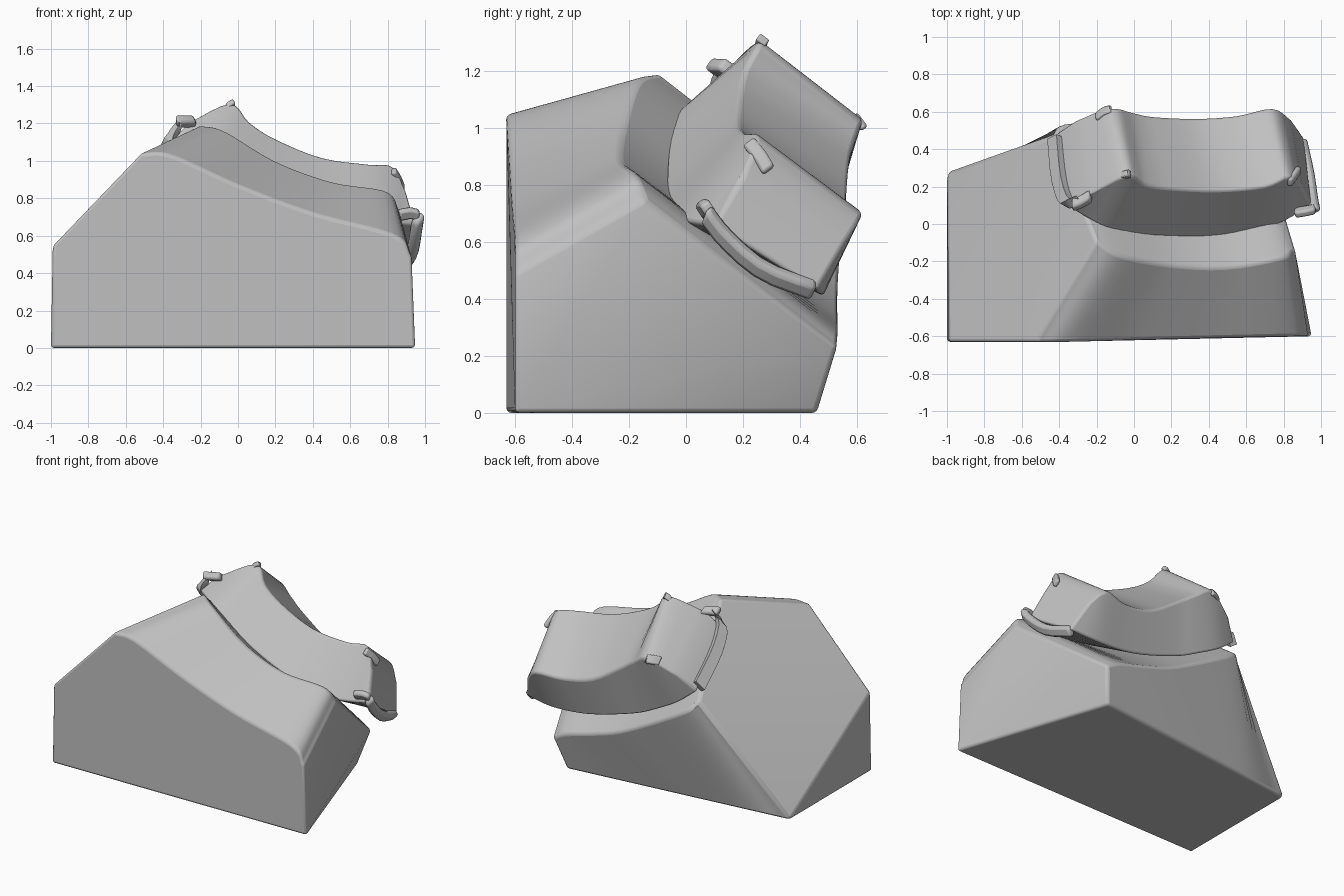
import bpy, bmesh, math
from mathutils import Vector

cube = bpy.data.objects.get("Cube")
if cube:
    bpy.data.objects.remove(cube)

grey = bpy.data.materials.new("plain_grey")
grey.use_nodes = True
grey.diffuse_color = (0.53, 0.53, 0.53, 1)
grey.node_tree.nodes["Principled BSDF"].inputs["Base Color"].default_value = (0.53, 0.53, 0.53, 1)


def rail(points, n=28):
    """Smooth curve through the points, sampled evenly."""
    p = [Vector(q) for q in points]
    p = [2 * p[0] - p[1]] + p + [2 * p[-1] - p[-2]]
    spans = len(p) - 3
    out = []
    for i in range(n + 1):
        s = i / n * spans
        k = min(int(s), spans - 1)
        t = s - k
        a, b, c, d = p[k:k + 4]
        out.append(0.5 * (2 * b + (c - a) * t + (2 * a - 5 * b + 4 * c - d) * t ** 2
                          + (3 * b - a - 3 * c + d) * t ** 3))
    return out


def finish(name, bm, bevel, segments=3):
    bmesh.ops.recalc_face_normals(bm, faces=bm.faces)
    mesh = bpy.data.meshes.new(name)
    bm.to_mesh(mesh)
    bm.free()
    obj = bpy.data.objects.new(name, mesh)
    bpy.context.collection.objects.link(obj)
    mesh.materials.append(grey)
    mod = obj.modifiers.new("soft_edges", "BEVEL")
    mod.width, mod.segments = bevel, segments
    mod.limit_method, mod.angle_limit = "ANGLE", math.radians(28)
    bpy.ops.object.select_all(action="DESELECT")
    bpy.context.view_layer.objects.active = obj
    obj.select_set(True)
    bpy.ops.object.shade_smooth_by_angle(angle=math.radians(35))


def strips(bm, rows):
    """Quads between neighbouring rows of vertices."""
    for a, b in zip(rows, rows[1:]):
        for i in range(len(a) - 1):
            bm.faces.new((a[i], a[i + 1], b[i + 1], b[i]))


# Wedge base: front edge, ridge and rear edge of the sloping deck
bm = bmesh.new()
add = lambda pts: [bm.verts.new(p) for p in pts]
front = add(rail([(-.52, -.63, 1.04), (-.36, -.63, 1.03), (0, -.62, .87), (.4, -.61, .72),
                  (.84, -.6, .6), (.93, -.6, .48)]))
ridge = add(rail([(-.2, -.09, 1.19), (-.07, -.17, 1.16), (.2, -.22, 1.0), (.5, -.23, .89),
                  (.79, -.18, .84), (.86, -.14, .74)]))
rear = add(rail([(-.43, .47, .75), (-.34, .54, .67), (.1, .535, .43), (.35, .535, .34),
                 (.56, .535, .28), (.66, .53, .23)]))
right_back, left_back = Vector((-1, .28, 0)), Vector((.6, .46, 0))
foot = add([right_back.lerp(left_back, i / 28) for i in range(29)])
shoulder, corner, left_front = add([(-.99, -.63, .55), (-1, -.63, 0), (.95, -.6, 0)])
strips(bm, [front, ridge, rear, foot])
bm.faces.new([corner, left_front] + front[::-1] + [shoulder])
bm.faces.new([corner, left_front] + foot[::-1])
for tri in ((shoulder, front[0], ridge[0]), (shoulder, ridge[0], rear[0]),
            (shoulder, rear[0], foot[0]), (shoulder, foot[0], corner),
            (left_front, front[-1], ridge[-1]), (left_front, ridge[-1], rear[-1]),
            (left_front, rear[-1], foot[-1])):
    bm.faces.new(tri)
finish("wedge_base", bm, .03)

# Saddle-shaped cap: dished top whose edges roll over onto flared ends
bm = bmesh.new()
skirt_front = add(rail([(-.37, .1, 1.1), (-.18, -.01, 1.07), (-.05, -.05, 1.0), (.1, -.065, .92),
                        (.4, -.07, .78), (.65, -.04, .69), (.8, .01, .67), (.95, .1, .66)]))
dish_front = add(rail([(-.26, .14, 1.21), (-.04, .26, 1.31), (.06, .21, 1.21), (.2, .19, 1.12),
                       (.45, .18, 1.02), (.7, .2, .985), (.83, .25, .97), (.9, .2, .83)]))
dish_back = add(rail([(-.32, .55, .93), (-.13, .62, 1.03), (0, .595, .96), (.1, .575, .89),
                      (.33, .565, .74), (.55, .58, .69), (.74, .62, .7), (.84, .56, .6)]))
skirt_back = add(rail([(-.42, .48, .82), (-.28, .5, .71), (-.1, .5, .61), (.05, .49, .54),
                       (.3, .48, .46), (.5, .48, .42), (.72, .48, .41), (.91, .46, .43)]))
strips(bm, [skirt_front, dish_front, dish_back, skirt_back, skirt_front])
for e in (0, -1):
    bm.faces.new([r[e] for r in (skirt_front, dish_front, dish_back, skirt_back)])
finish("dished_cap", bm, .02)


def bar(name, path, wide, thick, side):
    """Rectangular strip swept along a path; side is the wide direction."""
    pts = rail(path, 8)
    bm = bmesh.new()
    side = Vector(side).normalized()
    rows = []
    for i, p in enumerate(pts):
        run = pts[min(i + 1, 8)] - pts[max(i - 1, 0)]
        out = run.cross(side).normalized()
        rows.append([bm.verts.new(p + side * wide * a + out * thick * b)
                     for a, b in ((-.5, -.5), (.5, -.5), (.5, .5), (-.5, .5))])
    strips(bm, [r + r[:1] for r in rows])
    for r in (rows[0], rows[-1]):
        bm.faces.new(r)
    finish(name, bm, min(wide, thick) * .35, 2)


# Curled rims along the two flared ends
bar("left_rim", [(.965, .07, .7), (.95, .14, .61), (.93, .27, .5), (.89, .45, .43)],
    .07, .05, (.6, .3, .7))
bar("right_rim", [(-.32, .12, 1.2), (-.36, .12, 1.12), (-.4, .25, 1.0), (-.42, .46, .85)],
    .08, .05, (.6, .3, .7))

# Small clips on the end walls and dish corners
bar("left_upper_clip", [(.83, .22, .95), (.86, .26, .9), (.88, .29, .85)], .05, .03, (0, .8, .6))
bar("left_lower_clip", [(.86, .06, .71), (.92, .07, .72), (.97, .08, .71)], .06, .04, (0, .5, -.8))
bar("right_clip", [(-.33, .1, 1.21), (-.28, .12, 1.21), (-.23, .15, 1.21)], .06, .05, (0, .8, -.6))
bar("peak_tab", [(-.06, .26, 1.28), (-.04, .265, 1.3), (-.02, .27, 1.31)], .04, .03, (0, .8, -.6))
bar("rear_tab", [(-.2, .57, 1.01), (-.16, .6, 1.02), (-.12, .61, 1.02)], .06, .03, (0, .6, -.8))
